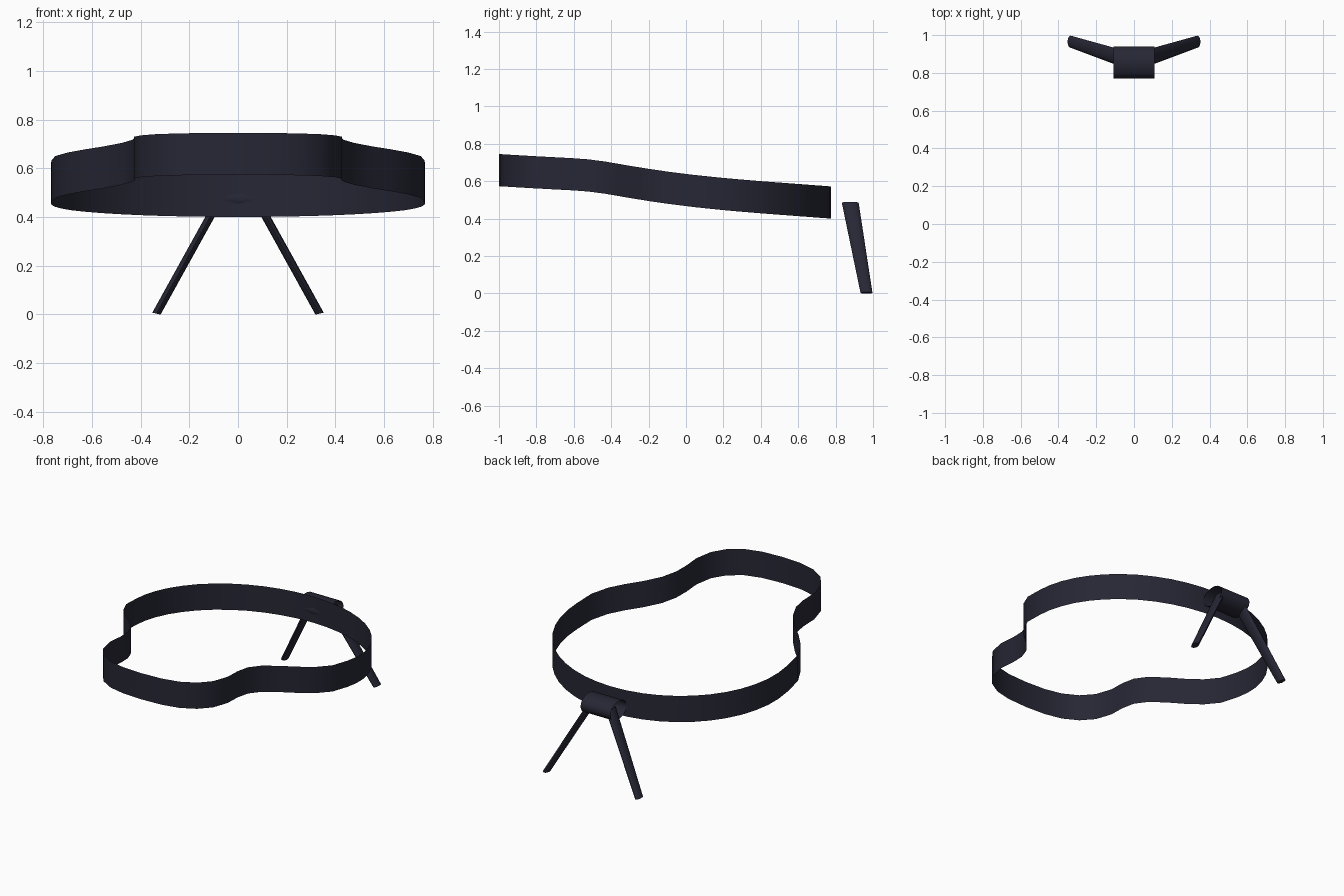
import bpy, bmesh, math
from mathutils import Vector

if "Cube" in bpy.data.objects:
    bpy.data.objects.remove(bpy.data.objects["Cube"])

mat = bpy.data.materials.new("dark navy")
mat.diffuse_color = (0.02, 0.02, 0.036, 1)
mat.use_nodes = True
mat.node_tree.nodes["Principled BSDF"].inputs["Base Color"].default_value = mat.diffuse_color


def make(name, bm):
    me = bpy.data.meshes.new(name)
    bm.to_mesh(me)
    bm.free()
    ob = bpy.data.objects.new(name, me)
    bpy.context.collection.objects.link(ob)
    me.materials.append(mat)
    bpy.ops.object.select_all(action='DESELECT')
    bpy.context.view_layer.objects.active = ob
    ob.select_set(True)
    bpy.ops.object.shade_smooth_by_angle(angle=math.radians(40))
    return ob


def loft(name, rings, caps):
    """Join closed rings of points into a skin."""
    bm = bmesh.new()
    vs = [[bm.verts.new(p) for p in r] for r in rings]
    n = len(vs[0])
    for a, b in zip(vs, vs[1:]):
        for i in range(n):
            j = (i + 1) % n
            bm.faces.new((a[i], a[j], b[j], b[i]))
    if caps:
        bm.faces.new(vs[0][::-1])
        bm.faces.new(vs[-1])
        bmesh.ops.recalc_face_normals(bm, faces=bm.faces)
    return make(name, bm)


# Rim: thin vertical ribbon, narrow front lobe flaring into a wide oval back
half = [(0, -1), (.14, -.992), (.25, -.965), (.34, -.91), (.40, -.83),
        (.428, -.72), (.425, -.61), (.435, -.52), (.475, -.43), (.55, -.345),
        (.63, -.27), (.70, -.19), (.75, -.09)]
for i in range(13):
    t = math.radians(-5 + 95 * i / 12)
    half.append((.768 * math.cos(t), .10 + .675 * math.sin(t)))
half[-1] = (0, half[-1][1])
outline = half + [(-x, y) for x, y in half[-2:0:-1]]

slope = [(-1, .745), (-.8, .733), (-.55, .72), (-.45, .708), (-.3, .682),
         (-.15, .658), (0, .638), (.2, .617), (.4, .60), (.8, .57)]


def top_z(y):
    for (a, za), (b, zb) in zip(slope, slope[1:]):
        if y <= b:
            return za + (zb - za) * (y - a) / (b - a)
    return slope[-1][1]


loft("rim_band", [[(x, y, top_z(y) - drop) for x, y in outline]
                  for drop in (.172, 0)], False)


def oval(c, u, v, n):
    return [c + u * math.cos(2 * math.pi * i / n) + v * math.sin(2 * math.pi * i / n)
            for i in range(n)]


# Mount: open oval sleeve across the back
loft("leg_mount", [oval(Vector((x, .855, .475)), Vector((0, .085, 0)),
                        Vector((0, 0, .06)), 20) for x in (-.108, .108)], False)

# Two splayed, tapering oval legs
for side, word in ((-1, "left"), (1, "right")):
    loft(word + "_leg",
         [oval(Vector((side * .335, .965, .003)), Vector((.017, 0, side * .004)),
               Vector((0, .032, 0)), 12),
          oval(Vector((side * .068, .878, .485)), Vector((.017, 0, side * .004)),
               Vector((0, .045, 0)), 12)], True)
